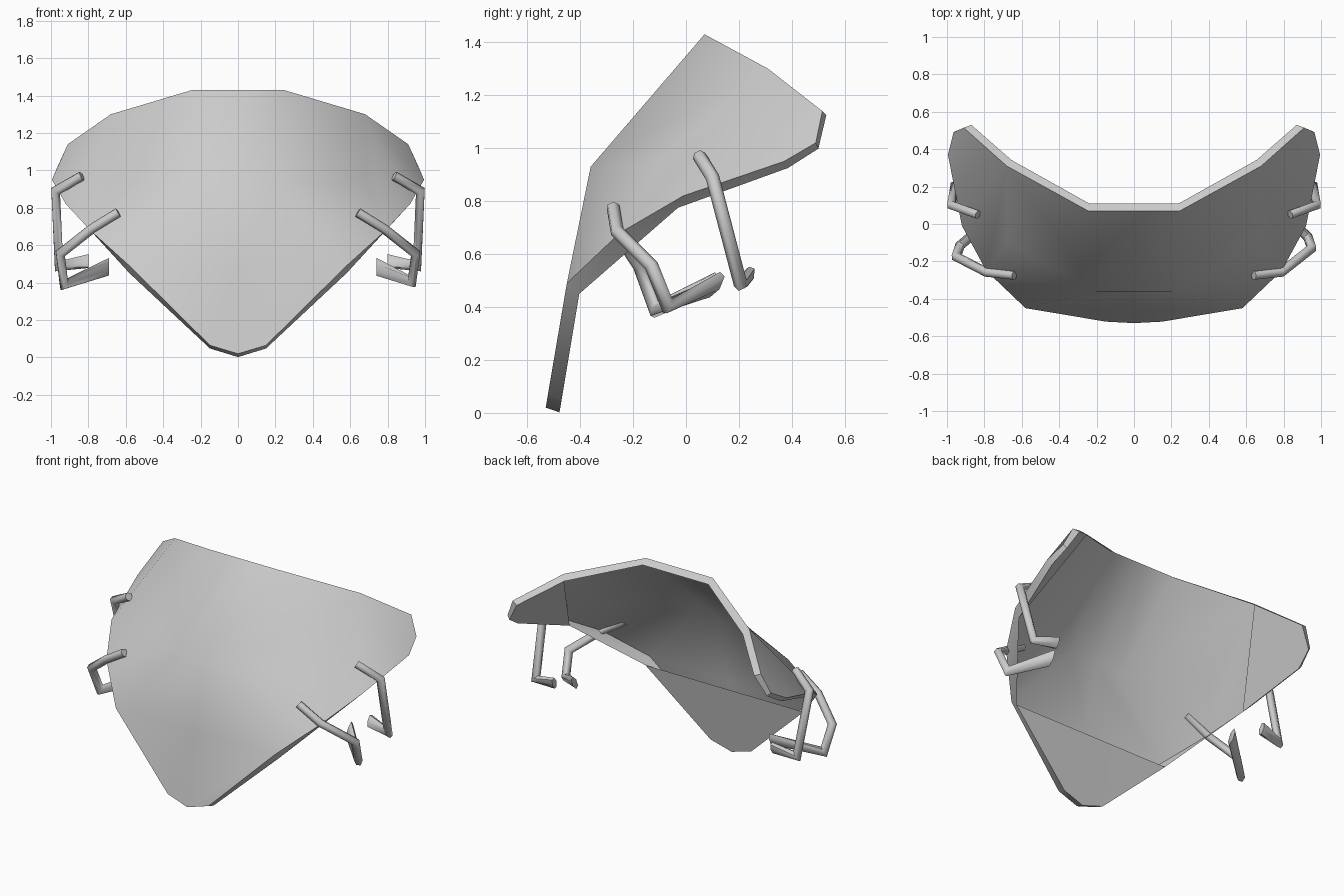
import bpy, bmesh
from mathutils import Vector

if "Cube" in bpy.data.objects:
    bpy.data.objects.remove(bpy.data.objects["Cube"])


def finish(name, bm, angle):
    me = bpy.data.meshes.new(name)
    bm.to_mesh(me)
    bm.free()
    ob = bpy.data.objects.new(name, me)
    bpy.context.collection.objects.link(ob)
    bpy.ops.object.select_all(action='DESELECT')
    bpy.context.view_layer.objects.active = ob
    ob.select_set(True)
    bpy.ops.object.shade_smooth_by_angle(angle=angle)
    return ob


# Curved shell plate, right half mirrored: outer skin, folded rim, and inner
# caps on the lower plate and ears only (upper case letters = inner rim points)
P = {
    'b0': (0, -.53, .02), 'b1': (.15, -.522, .065), 'b2': (.58, -.45, .49),
    'e1': (.79, -.25, .68), 'e2': (.92, -.01, .82), 'e3': (.995, .37, .95),
    'e4': (.965, .49, 1.02), 'e5': (.91, .515, 1.14),
    't1': (.68, .31, 1.3), 't0': (.245, .07, 1.43),
    'm0': (.2, -.36, .93), 'm1': (.68, -.10, .94),
    'cb': (0, -.45, .49), 'cm': (0, -.36, .93), 'ct': (0, .07, 1.43),
    'B0': (0, -.478, .002), 'B1': (.15, -.47, .048), 'B2': (.58, -.403, .45),
    'E2': (.875, -.03, .775), 'E3': (.965, .385, .925), 'E4': (.945, .5, .998),
    'E5': (.87, .53, 1.125), 'T1': (.655, .342, 1.27), 'T0': (.24, .11, 1.4),
    'CT': (0, .11, 1.4), 'CB': (0, -.403, .45),
}
FACES = ['b0 b1 b2 cb', 'cb b2 m0 cm', 'b2 e1 m0', 'e1 m1 m0', 'cm m0 t0 ct',
         'm0 m1 t1', 'm0 t1 t0', 'e1 e2 t1', 'e1 t1 m1', 'e2 e3 e4 e5 t1',
         'b1 b0 B0 B1', 'b2 b1 B1 B2', 'e1 b2 B2', 'e2 e1 B2 E2', 'e3 e2 E2 E3',
         'e4 e3 E3 E4', 'e5 e4 E4 E5', 't1 e5 E5 T1', 't0 t1 T1 T0', 'ct t0 T0 CT',
         'CB B2 B1 B0', 'T1 E5 E4 E3 E2']
bm = bmesh.new()
for side in (1, -1):
    vs = {k: bm.verts.new((side * x, y, z)) for k, (x, y, z) in P.items()}
    for f in FACES:
        loop = [vs[k] for k in f.split()]
        bm.faces.new(loop if side > 0 else loop[::-1])
bmesh.ops.remove_doubles(bm, verts=bm.verts, dist=1e-4)
finish('shell_plate', bm, .72)


# Mitred bar along a path, ending in a slanted, flared cut
def bar(name, path, end_normal, r=.026, sides=6):
    pts = [Vector(p) for p in path]
    dirs = [(b - a).normalized() for a, b in zip(pts, pts[1:])]
    u = dirs[0].cross(Vector((0, 0, 1))).normalized()
    w = u.cross(dirs[0])
    bm = bmesh.new()
    circle = bmesh.ops.create_circle(bm, segments=sides, radius=r)['verts']
    ring = [pts[0] + u * v.co.x + w * v.co.y for v in circle]
    bmesh.ops.delete(bm, geom=circle, context='VERTS')
    rings = [ring]
    for i, d in enumerate(dirs):
        n = (d + dirs[i + 1]).normalized() if i + 1 < len(dirs) else Vector(end_normal)
        q = pts[i + 1]
        ring = [p + d * ((q - p).dot(n) / d.dot(n)) for p in ring]
        rings.append(ring)
    for p in rings[-1]:
        p.z += (p.z - pts[-1].z) * .35 + (p.y - pts[-1].y) * .6
    rv = [[bm.verts.new(p) for p in g] for g in rings]
    for a, b in zip(rv, rv[1:]):
        for i in range(sides):
            j = (i + 1) % sides
            bm.faces.new((a[i], a[j], b[j], b[i]))
    bm.faces.new(rv[0])
    bm.faces.new(rv[-1])
    bmesh.ops.recalc_face_normals(bm, faces=bm.faces)
    return finish(name, bm, 1.1)


# Front and rear clips; the left front one sits slightly further forward
for label, s, dy, ex in (('right', 1, 0, 0), ('left', -1, -.045, -.05)):
    front = [(.64, -.275, .775), (.785, -.26, .685), (.95, -.13 + dy, .555),
             (.93, -.07 + dy, .405 + dy / 3), (.74 + ex, .11 + dy / 2, .485)]
    rear = [(.835, .05, .97), (.975, .10, .89), (.957, .205, .49), (.80, .235, .515)]
    for kind, path in (('front', front), ('rear', rear)):
        bar(f'{label}_{kind}_clip', [(s * x, y, z) for x, y, z in path], (-s, 0, 0))
